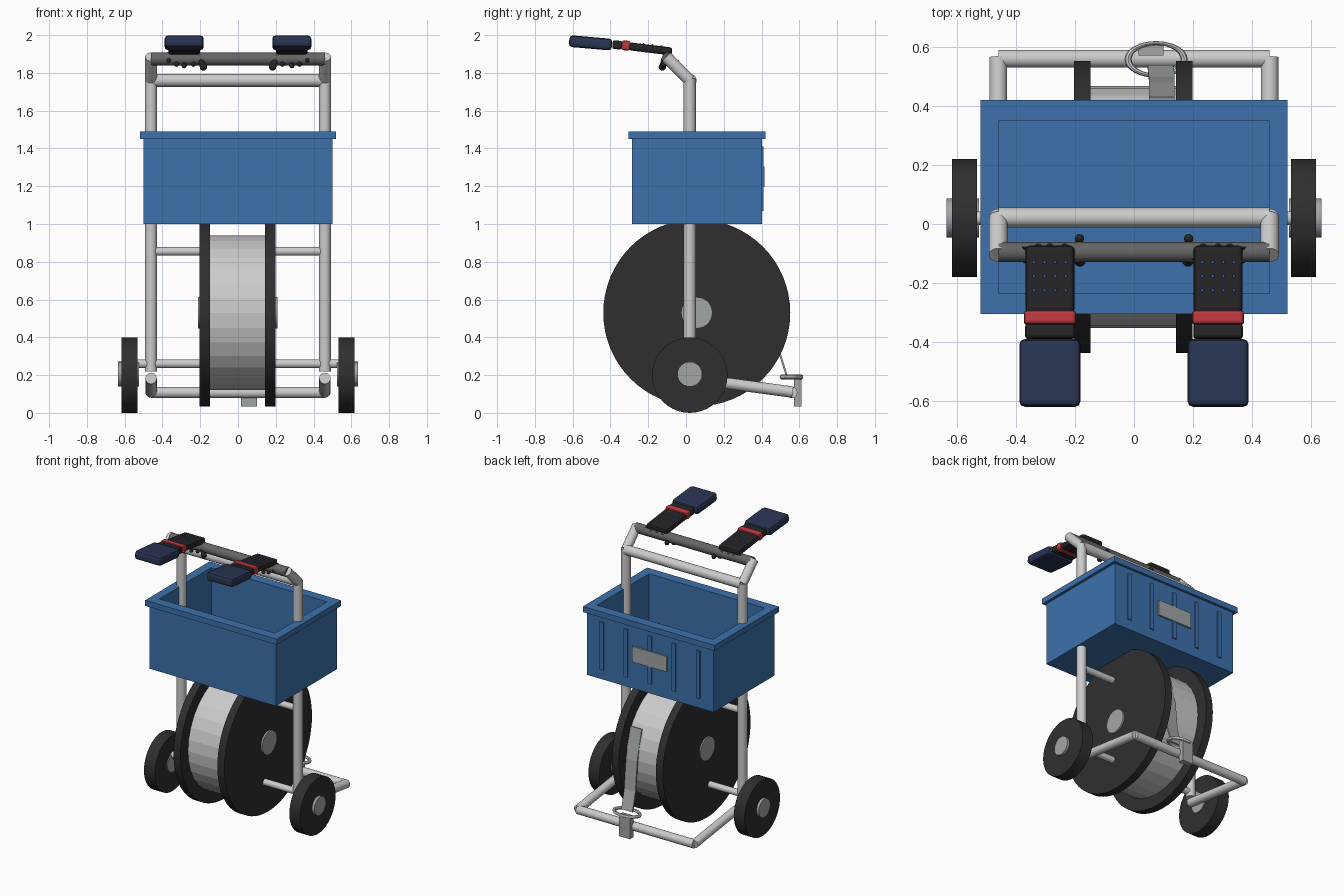
import bpy, bmesh, math
from mathutils import Vector, Matrix

if "Cube" in bpy.data.objects:
    bpy.data.objects.remove(bpy.data.objects["Cube"])


def material(name, rgb):
    m = bpy.data.materials.new(name)
    m.diffuse_color = (*rgb, 1)
    m.use_nodes = True
    m.node_tree.nodes["Principled BSDF"].inputs["Base Color"].default_value = m.diffuse_color
    return m


BLACK = material("black_rubber", (0.028, 0.027, 0.031))
GLOVE = material("glove_black", (0.018, 0.018, 0.021))
BLUE = material("bin_blue", (0.045, 0.165, 0.41))
NAVY = material("sleeve_navy", (0.022, 0.035, 0.085))
RED = material("cuff_red", (0.5, 0.04, 0.05))
DOT = material("grip_dot_blue", (0.06, 0.15, 0.55))
DARK = material("grip_grey", (0.13, 0.13, 0.13))
STEEL = material("hub_grey", (0.36, 0.38, 0.38))


def finish(ob, name, mat=None, smooth=True):
    ob.name = name
    if mat:
        ob.data.materials.append(mat)
    if smooth:
        bpy.ops.object.shade_smooth_by_angle(angle=math.radians(35))
    return ob


def rod(name, p, q, r, mat=None, sides=20, smooth=True):
    p, q = Vector(p), Vector(q)
    bpy.ops.mesh.primitive_cylinder_add(vertices=sides, radius=r, depth=(q - p).length,
                                        location=(p + q) / 2)
    ob = bpy.context.object
    ob.rotation_euler = (q - p).to_track_quat('Z', 'Y').to_euler()
    return finish(ob, name, mat, smooth)


def ball(name, loc, r, mat, seg=12):
    bpy.ops.mesh.primitive_uv_sphere_add(segments=seg, ring_count=seg // 2, radius=r, location=loc)
    return finish(bpy.context.object, name, mat)


def box(name, loc, size, mat=None, pitch=0, bevel=0):
    bpy.ops.mesh.primitive_cube_add(size=1, location=loc)
    ob = bpy.context.object
    ob.data.transform(Matrix.Diagonal((*size, 1)))
    ob.rotation_euler.x = math.radians(pitch)
    ob.name = name
    if mat:
        ob.data.materials.append(mat)
    if bevel:
        b = ob.modifiers.new("bevel", 'BEVEL')
        b.width, b.segments = bevel, 2
    return ob


def mesh_object(name, bm, mat=None):
    bmesh.ops.recalc_face_normals(bm, faces=bm.faces)
    me = bpy.data.meshes.new(name)
    bm.to_mesh(me)
    bm.free()
    ob = bpy.data.objects.new(name, me)
    bpy.context.collection.objects.link(ob)
    if mat:
        me.materials.append(mat)
    return ob


Y = 0.02   # plane of the upright frame
X = 0.46   # half width of the frame

# Frame: uprights, bent tops, sloping base bars
for s, side in ((-1, "left"), (1, "right")):
    x = s * X
    rod(f"upright_{side}", (x, Y, 0.22), (x, Y, 1.77), 0.032)
    rod(f"upper_bend_{side}", (x, Y, 1.76), (x, -0.105, 1.885), 0.032)
    rod(f"base_side_{side}", (x, Y, 0.183), (x, 0.565, 0.11), 0.03)
    # Wheels and hubs
    rod(f"wheel_{side}", (s * 0.532, Y, 0.2), (s * 0.617, Y, 0.2), 0.2, BLACK, 40)
    rod(f"wheel_hub_{side}", (s * 0.525, Y, 0.205), (s * 0.635, Y, 0.205), 0.066, STEEL, 24)
rod("base_rear_bar", (-X, 0.56, 0.108), (X, 0.56, 0.108), 0.03)
rod("axle_bar", (-0.55, Y, 0.26), (0.55, Y, 0.26), 0.023)
rod("middle_bar", (-X, Y, 0.855), (X, Y, 0.855), 0.023)
rod("top_bar", (-X, 0.022, 1.76), (X, 0.022, 1.76), 0.034)
rod("push_handle", (-X, -0.095, 1.873), (X, -0.095, 1.873), 0.034, DARK)

# Reel: flanges, wound drum and hub
RY, RZ = 0.057, 0.53
rod("reel_flange_left", (-0.203, RY, RZ), (-0.148, RY, RZ), 0.495, BLACK, 64)
rod("reel_flange_right", (0.143, RY, RZ), (0.198, RY, RZ), 0.495, BLACK, 64)
rod("reel_drum", (-0.16, RY, RZ), (0.16, RY, RZ), 0.41, None, 32, False)
rod("reel_hub", (-0.212, RY, RZ), (0.21, RY, RZ), 0.083, STEEL, 28)

# Strap running off the drum through the guide ring, and its hanging end


def strap(name, pts, width):
    bm = bmesh.new()
    rows = [[bm.verts.new((x + d * width / 2, y, z)) for d in (-1, 1)] for x, y, z in pts]
    for a, b in zip(rows, rows[1:]):
        bm.faces.new((a[0], a[1], b[1], b[0]))
    ob = mesh_object(name, bm, STEEL)
    t = ob.modifiers.new("thickness", 'SOLIDIFY')
    t.thickness, t.offset = 0.01, 0
    return ob


strap("reel_strap", [(0.094, 0.425, 0.74), (0.094, 0.475, 0.53), (0.094, 0.495, 0.32),
                     (0.09, 0.535, 0.19)], 0.088)
box("strap_end", (0.058, 0.592, 0.112), (0.085, 0.04, 0.155), STEEL)
bpy.ops.mesh.primitive_torus_add(major_segments=32, minor_segments=8, major_radius=0.095,
                                 minor_radius=0.012, location=(0.075, 0.558, 0.19))
ring = finish(bpy.context.object, "guide_ring")
ring.scale = (1, 0.58, 1)

# Bin: rectangular loops from outer floor, over the rim, to inner floor
BY = 0.058
loops = [(0.5, 0.345, 1.0), (0.5, 0.345, 1.45), (0.52, 0.363, 1.45), (0.52, 0.363, 1.49),
         (0.457, 0.293, 1.49), (0.457, 0.293, 1.04)]
bm = bmesh.new()
rings = [[bm.verts.new((sx * hx, BY + sy * hy, z)) for sx, sy in ((-1, -1), (1, -1), (1, 1), (-1, 1))]
         for hx, hy, z in loops]
for a, b in zip(rings, rings[1:]):
    for i in range(4):
        j = (i + 1) % 4
        bm.faces.new((a[i], a[j], b[j], b[i]))
bm.faces.new(rings[0])
bm.faces.new(rings[-1])
mesh_object("bin", bm, BLUE)
for i in range(-2, 3):
    box("bin_rib", (i * 0.19, 0.405, 1.24), (0.03, 0.012, 0.34), BLUE)
box("bin_plate", (0, 0.408, 1.25), (0.27, 0.014, 0.11), STEEL)

# Gloved hands with cuffs and sleeves, resting on the push handle
for s, side in ((-1, "left"), (1, "right")):
    x = s * 0.285
    box(f"sleeve_{side}", (x, -0.505, 1.959), (0.207, 0.228, 0.062), NAVY, -5, 0.018)
    box(f"glove_cuff_{side}", (x, -0.364, 1.948), (0.168, 0.05, 0.046), GLOVE, -6, 0.01)
    box(f"wrist_band_{side}", (x, -0.318, 1.945), (0.177, 0.048, 0.052), RED, -6, 0.012)
    box(f"hand_{side}", (x, -0.188, 1.927), (0.165, 0.23, 0.042), GLOVE, -7, 0.013)
    # Grip dots on the back of the hand
    for dy in (-0.13, -0.177, -0.225):
        z = 1.927 + 0.021 - (dy + 0.188) * math.tan(math.radians(7))
        for k in (-1.5, -0.5, 0.5, 1.5):
            ball("grip_dot", (x + k * 0.036, dy, z), 0.006, DOT, 8)
    # Fingertips curled under the bar
    for fx, fz in ((0.235, 1.846), (0.285, 1.838), (0.325, 1.846), (0.367, 1.868)):
        tip = (s * fx, -0.12, fz)
        rod(f"finger_{side}", (s * fx, -0.075, 1.9), tip, 0.013, GLOVE, 10)
        ball(f"fingertip_{side}", tip, 0.014, GLOVE)
    # Thumb on the inner side, knuckle behind the bar
    a, b = (s * 0.205, -0.105, 1.89), (s * 0.183, -0.125, 1.832)
    rod(f"thumb_{side}", a, b, 0.018, GLOVE, 12)
    ball(f"thumb_tip_{side}", b, 0.02, GLOVE)
    ball(f"thumb_joint_{side}", (s * 0.185, -0.05, 1.855), 0.016, GLOVE)
